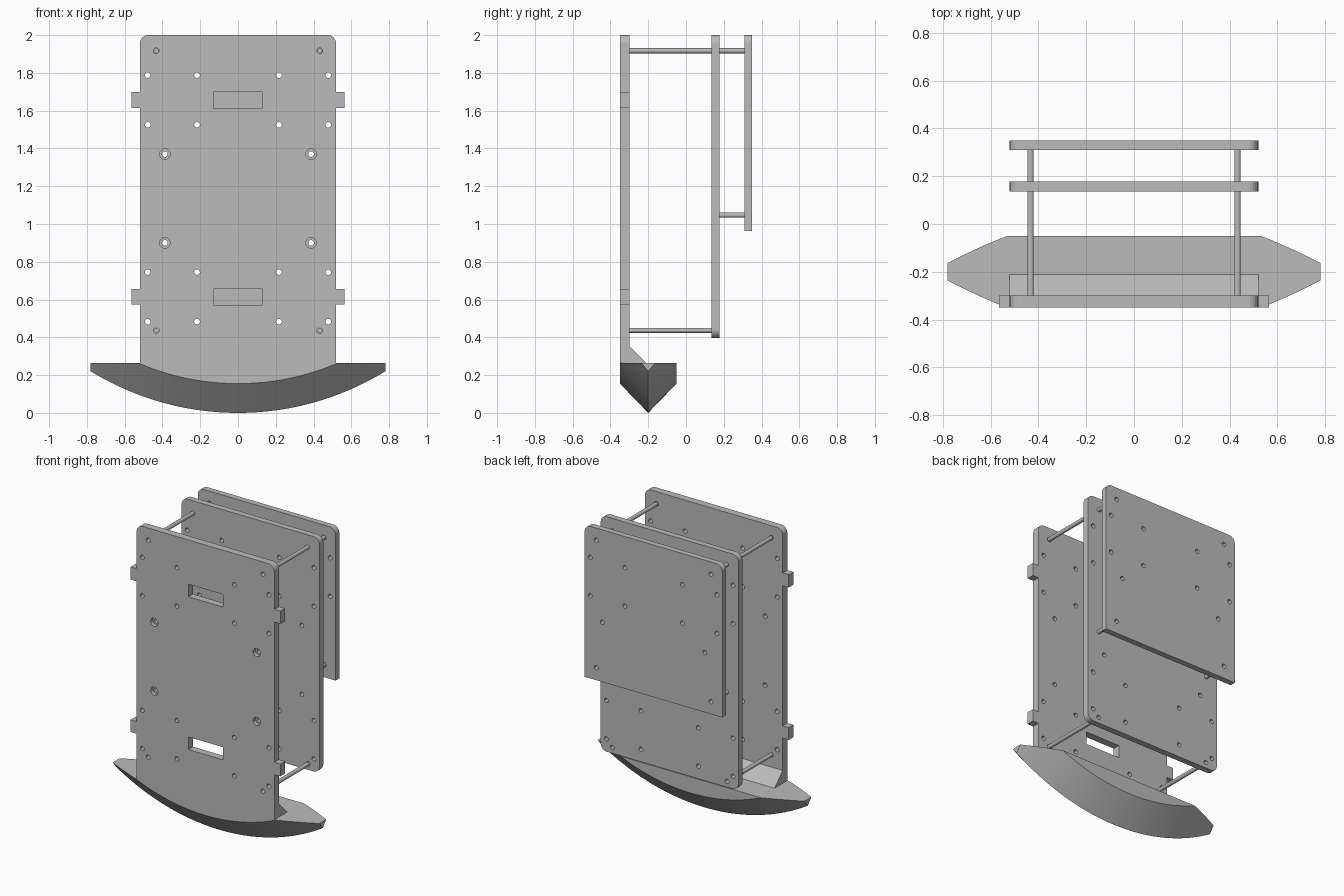
import bpy, bmesh, math
from mathutils import Matrix, Vector

if "Cube" in bpy.data.objects:
    bpy.data.objects.remove(bpy.data.objects["Cube"], do_unlink=True)

grey = bpy.data.materials.new("plain grey")
grey.use_nodes = True
COLOUR = (0.5, 0.5, 0.5, 1)
grey.diffuse_color = COLOUR
grey.node_tree.nodes["Principled BSDF"].inputs["Base Color"].default_value = COLOUR


def finish(name, bm):
    bmesh.ops.recalc_face_normals(bm, faces=bm.faces)
    mesh = bpy.data.meshes.new(name)
    bm.to_mesh(mesh)
    bm.free()
    mesh.materials.append(grey)
    obj = bpy.data.objects.new(name, mesh)
    bpy.context.collection.objects.link(obj)
    return obj


def activate(obj):
    bpy.ops.object.select_all(action='DESELECT')
    obj.select_set(True)
    bpy.context.view_layer.objects.active = obj


def smooth(obj):
    activate(obj)
    bpy.ops.object.shade_smooth_by_angle(angle=math.radians(30))


def prism(name, points, depth):
    """Extrude a closed outline of 3D points along a vector."""
    bm = bmesh.new()
    face = bm.faces.new([bm.verts.new(p) for p in points])
    new = bmesh.ops.extrude_face_region(bm, geom=[face])["geom"]
    verts = [v for v in new if isinstance(v, bmesh.types.BMVert)]
    bmesh.ops.translate(bm, verts=verts, vec=depth)
    return finish(name, bm)


def add_cylinder(bm, x, z, y0, y1, r, sides=24):
    m = Matrix.Translation((x, (y0 + y1) / 2, z)) @ Matrix.Rotation(math.pi / 2, 4, 'X')
    bmesh.ops.create_cone(bm, cap_ends=True, segments=sides, radius1=r, radius2=r,
                          depth=y1 - y0, matrix=m)


def add_box(bm, x, y, z, sx, sy, sz):
    m = Matrix.Translation((x, y, z)) @ Matrix.Diagonal((sx, sy, sz, 1))
    bmesh.ops.create_cube(bm, size=1, matrix=m)


def cut(obj, bm):
    cutter = finish("cutter", bm)
    cutter.hide_render = True
    activate(obj)
    mod = obj.modifiers.new("cut", 'BOOLEAN')
    mod.operation, mod.solver, mod.object = 'DIFFERENCE', 'EXACT', cutter
    bpy.ops.object.modifier_apply(modifier=mod.name)
    bpy.data.objects.remove(cutter, do_unlink=True)


def arc(cx, cz, r, start):
    steps = 6
    return [(cx + r * math.cos(math.radians(start + 90 * i / steps)),
             cz + r * math.sin(math.radians(start + 90 * i / steps))) for i in range(steps + 1)]


HALF, TOP, R = 0.52, 2.0, 0.045
ROD_X = 0.433


def plate(name, y0, y1, bottom, round_bottom=False, tabs=()):
    """Upright plate; only the +x half of the outline is given, then mirrored."""
    half = arc(HALF - R, bottom + R, R, -90) if round_bottom else [(HALF, bottom)]
    for lo, hi in tabs:
        half += [(HALF, lo), (0.565, lo), (0.565, hi), (HALF, hi)]
    half += arc(HALF - R, TOP - R, R, 0)
    outline = half + [(-x, z) for x, z in reversed(half)]
    return prism(name, [(x, y0, z) for x, z in outline], Vector((0, y1 - y0, 0)))


def drill(obj, y0, y1, bottom, rod_heights):
    """Mounting holes that line up through every plate, plus the rod holes."""
    bm = bmesh.new()
    spots = [(x, z) for x in (0.217, 0.478) for z in (1.788, 1.525, 0.745, 0.483)]
    spots += [(0.387, 1.37), (0.387, 0.9)] + [(ROD_X, z) for z in rod_heights]
    for x, z in spots:
        if z > bottom:
            for s in (-1, 1):
                add_cylinder(bm, s * x, z, y0 - 0.02, y1 + 0.02, 0.015)
    cut(obj, bm)


# Front plate with side tabs, two slots and counterbored holes
front = plate("front_plate", -0.35, -0.3, 0.265, tabs=((0.573, 0.657), (1.613, 1.7)))
drill(front, -0.35, -0.3, 0.265, (1.917, 0.437))
bm = bmesh.new()
for z in (0.613, 1.655):
    add_box(bm, 0, -0.325, z, 0.26, 0.1, 0.086)
for z in (0.9, 1.37):
    for s in (-1, 1):
        add_cylinder(bm, s * 0.387, z, -0.37, -0.325, 0.028)
cut(front, bm)

# Middle and rear plates
middle = plate("middle_plate", 0.135, 0.177, 0.397, round_bottom=True)
drill(middle, 0.135, 0.177, 0.397, (0.437,))
rear = plate("rear_plate", 0.31, 0.35, 0.962)
drill(rear, 0.31, 0.35, 0.962, (1.917, 1.047))

# Spacer rods
for label, z, y0, y1 in (("upper", 1.917, -0.3, 0.31), ("lower", 0.437, -0.3, 0.135),
                         ("short", 1.047, 0.177, 0.31)):
    for side, s in (("left", 1), ("right", -1)):
        bm = bmesh.new()
        add_cylinder(bm, s * ROD_X, z, y0, y1, 0.0135)
        smooth(finish(f"{label}_rod_{side}", bm))

# Sloping brace behind the foot of the front plate
prism("foot_brace", [(-HALF, -0.3, 0.265), (-HALF, -0.212, 0.265), (-HALF, -0.3, 0.353)],
      Vector((2 * HALF, 0, 0)))

# Rocker: a V profile swept round a high centre, then trimmed flat
CENTRE = Vector((0, -0.2, 1.49))
bm = bmesh.new()
profile = [(-0.15, 1.15), (-0.15, 1.335), (0, 1.49), (0.15, 1.335), (0.15, 1.15)]
face = bm.faces.new([bm.verts.new(CENTRE + Vector((0, y, -r))) for y, r in profile])
bmesh.ops.rotate(bm, verts=bm.verts, cent=CENTRE, matrix=Matrix.Rotation(math.radians(-45), 3, 'Y'))
bmesh.ops.spin(bm, geom=[face], cent=CENTRE, axis=(0, 1, 0), angle=math.radians(90),
               steps=72, use_duplicate=False)
if face.is_valid and all(len(e.link_faces) > 1 for e in face.edges):
    bmesh.ops.recalc_face_normals(bm, faces=bm.faces)
else:
    bmesh.ops.holes_fill(bm, edges=bm.edges, sides=0)
for co, no in (((0, 0, 0.265), (0, 0, 1)), ((0.78, 0, 0), (1, 0, 0)), ((-0.78, 0, 0), (-1, 0, 0))):
    geom = bm.verts[:] + bm.edges[:] + bm.faces[:]
    bmesh.ops.bisect_plane(bm, geom=geom, plane_co=co, plane_no=no, clear_outer=True)
    rim = [e for e in bm.edges if e.is_boundary]
    bmesh.ops.holes_fill(bm, edges=rim, sides=0)
smooth(finish("rocker", bm))
